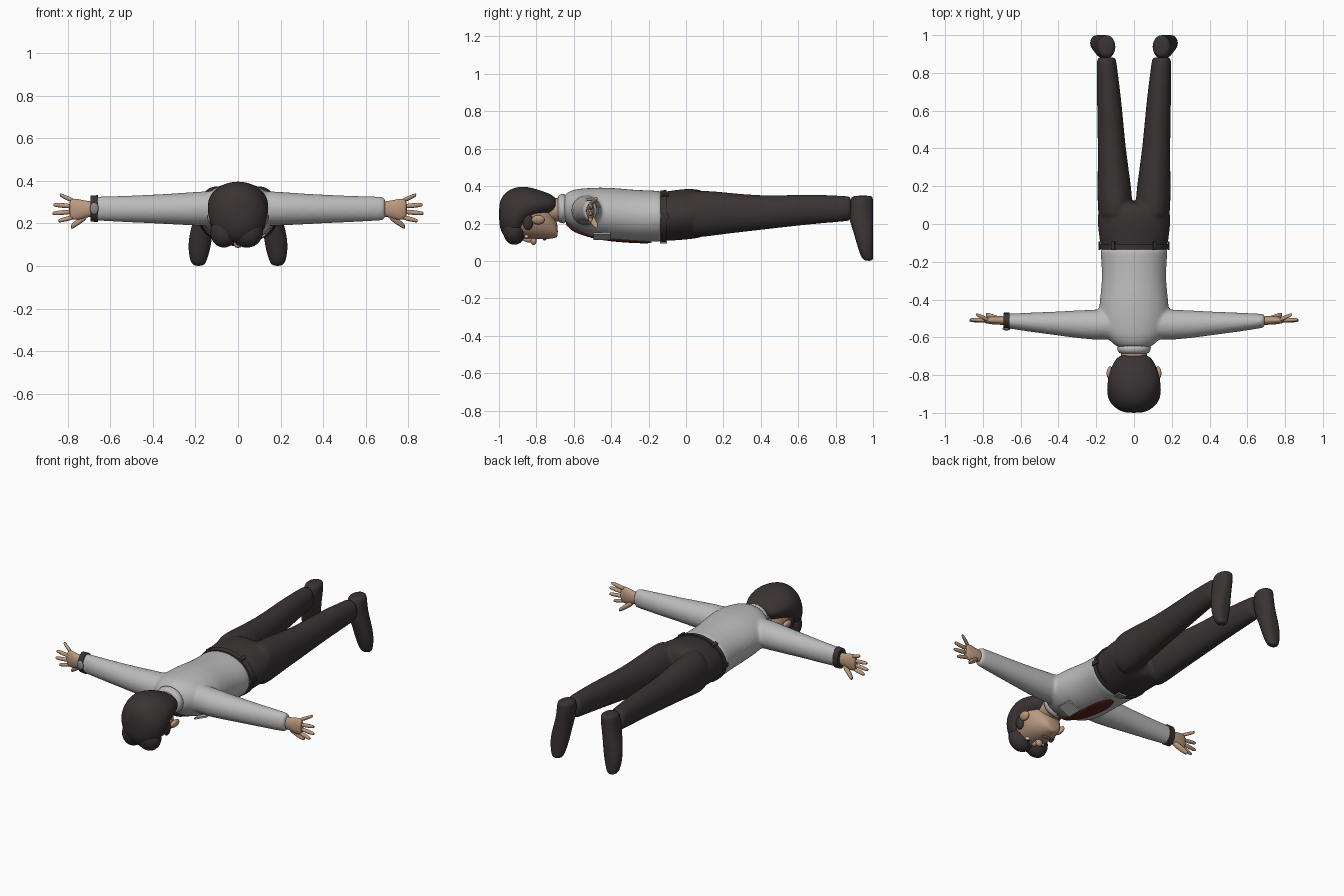
import bpy, bmesh, math
from mathutils import Matrix, Vector

cube = bpy.data.objects.get("Cube")
if cube:
    bpy.data.objects.remove(cube)


def material(name, r, g, b):
    m = bpy.data.materials.new(name)
    m.use_nodes = True
    m.diffuse_color = (r, g, b, 1)
    m.node_tree.nodes["Principled BSDF"].inputs["Base Color"].default_value = (r, g, b, 1)
    return m


SHIRT = material("light grey cloth", .5, .5, .5)
DARK = material("dark brown cloth", .042, .033, .034)
SKIN = material("skin", .5, .32, .21)
RED = material("dark red silk", .11, .02, .012)
METAL = material("grey metal", .25, .25, .26)
WHITE = material("eye white", .7, .7, .68)
BLACK = material("black", .01, .01, .01)
LIP = material("lip", .33, .15, .11)


def loft(axis, rings, side=1, sides=20, y_max=9):
    """Tube through ellipses: (position on axis, two centres, two radii)."""
    def add(bm):
        loops = []
        for t, c1, c2, r1, r2 in rings:
            loop = []
            for i in range(sides):
                a = math.tau * i / sides
                u, v = c1 + r1 * math.cos(a), c2 + r2 * math.sin(a)
                x, y, z = {"x": (t, u, v), "y": (u, t, v), "z": (u, v, t)}[axis]
                loop.append(bm.verts.new((side * x, min(y, y_max), z)))
            loops.append(loop)
        for a, b in zip(loops, loops[1:]):
            for i in range(sides):
                j = (i + 1) % sides
                bm.faces.new((a[i], a[j], b[j], b[i])).smooth = True
        bm.faces.new(loops[0])
        bm.faces.new(loops[-1])
    return add


def ball(centre, radii, turn=0):
    """Ellipsoid, turned about the y axis."""
    def add(bm):
        mat = (Matrix.Translation(centre) @ Matrix.Rotation(turn, 4, "Y")
               @ Matrix.Diagonal((*radii, 1)))
        out = bmesh.ops.create_uvsphere(bm, u_segments=20, v_segments=12, radius=1, matrix=mat)
        for v in out["verts"]:
            for f in v.link_faces:
                f.smooth = True
    return add


def block(centre, size, turn=0):
    def add(bm):
        mat = (Matrix.Translation(centre) @ Matrix.Rotation(turn, 4, "Y")
               @ Matrix.Diagonal((*size, 1)))
        bmesh.ops.create_cube(bm, size=1, matrix=mat)
    return add


def build(name, mat, parts, subdivide=0, voxel=0):
    bm = bmesh.new()
    for part in parts:
        part(bm)
    bmesh.ops.recalc_face_normals(bm, faces=bm.faces)
    me = bpy.data.meshes.new(name)
    bm.to_mesh(me)
    bm.free()
    me.materials.append(mat)
    ob = bpy.data.objects.new(name, me)
    bpy.context.collection.objects.link(ob)
    if subdivide:
        mod = ob.modifiers.new("round", "SUBSURF")
        mod.levels = mod.render_levels = subdivide
    if voxel:
        mod = ob.modifiers.new("merge", "REMESH")
        mod.mode, mod.voxel_size, mod.use_smooth_shade = "VOXEL", voxel, True
        mod = ob.modifiers.new("relax", "SMOOTH")
        mod.factor, mod.iterations = .5, 6
    return ob


BOTH = (1, -1)

# Shirt: torso and sleeves merged into one skin
torso = [(-.125, 0, .238, .178, .136), (-.135, 0, .238, .182, .139), (-.2, 0, .24, .175, .139),
         (-.3, 0, .243, .17, .14), (-.42, 0, .255, .187, .142), (-.52, 0, .26, .19, .132),
         (-.59, 0, .275, .16, .112), (-.63, 0, .283, .115, .088), (-.66, 0, .285, .085, .065)]
sleeve = [(.05, -.53, .275, .08, .09), (.2, -.535, .268, .085, .08), (.4, -.527, .268, .064, .068),
          (.55, -.52, .268, .052, .062), (.68, -.513, .27, .038, .057), (.695, -.512, .27, .036, .055)]
build("shirt", SHIRT, [loft("y", torso)] + [loft("x", sleeve, s) for s in BOTH], 1, .009)
build("collar", SHIRT, [loft("y", [(-.69, 0, .28, .076, .066), (-.675, 0, .28, .088, .078),
                                   (-.63, 0, .28, .1, .088)])], 1)
build("chest_pocket", SHIRT, [block((.09, -.45, .131), (.085, .09, .009), -.39)])

# Tie hugging the chest
tie = [(-.645, 0, .205, .025, .012), (-.61, 0, .178, .03, .016), (-.585, 0, .16, .018, .012),
       (-.5, 0, .129, .034, .01), (-.4, 0, .113, .044, .01), (-.25, 0, .102, .052, .009),
       (-.18, 0, .1, .008, .006)]
build("tie", RED, [loft("y", tie)], 1)

# Trousers, belt and buckle
hips = [(-.13, 0, .238, .176, .13), (-.12, 0, .238, .18, .134), (-.05, 0, .245, .19, .137),
        (.02, 0, .252, .197, .138), (.08, 0, .252, .192, .13), (.12, 0, .252, .16, .11)]
leg = [(0, .1, .25, .09, .13), (.1, .1, .252, .094, .126), (.2, .104, .256, .091, .114),
       (.4, .118, .256, .074, .092), (.6, .128, .272, .068, .084), (.75, .138, .278, .06, .076),
       (.87, .146, .28, .052, .068), (.885, .146, .28, .05, .066)]
build("trousers", DARK, [loft("y", hips)] + [loft("y", leg, s) for s in BOTH], 1, .009)
build("belt", DARK, [loft("y", [(-.135, 0, .238, .181, .138), (-.105, 0, .24, .186, .14)], sides=40)])
build("belt_buckle", METAL, [block((0, -.12, .099), (.055, .036, .01))])
build("belt_loops", DARK, [block((s * .184, -.115, .24), (.01, .045, .025)) for s in BOTH]
      + [block((s * .11, -.115, .352), (.02, .045, .012), s * .5) for s in BOTH])

# Shoes: toes point down, soles flattened on the far side
shoe = [(0, .185, .977, .022, .022), (.02, .186, .968, .04, .034), (.1, .181, .958, .056, .048),
        (.17, .17, .948, .053, .058), (.22, .16, .938, .05, .066), (.28, .15, .935, .05, .066),
        (.335, .146, .94, .05, .062), (.35, .146, .945, .035, .05)]
for s, label in zip(BOTH, ("left", "right")):
    build(label + "_shoe", DARK, [loft("z", shoe, s, y_max=1)], 2)

# Hands: palm, four spread fingers and a thumb
palm = [(.66, -.512, .268, .024, .036), (.7, -.511, .268, .023, .036), (.735, -.51, .265, .023, .047),
        (.77, -.51, .267, .019, .052), (.795, -.51, .268, .014, .046)]
fingers = [(.77, .23, .845, .212, -.512), (.78, .255, .872, .247, -.51),
           (.78, .281, .868, .288, -.506), (.765, .303, .838, .335, -.478)]


def finger(x, z, tip_x, tip_z, tip_y, r=.012):
    start, end = Vector((x, -.51, z)), Vector((tip_x, tip_y, tip_z))
    rings = []
    for k, width in ((0, 1), (.5, 1), (.9, .85), (1, .5)):
        p = start.lerp(end, k)
        rings.append((p.x, p.y, p.z, r * width, r * width))
    return rings


for s, label in zip(BOTH, ("left", "right")):
    digits = [loft("x", finger(*f), s, 10) for f in fingers]
    thumb = loft("x", finger(.705, .24, .785, .183, -.48, .018), s, 10)
    build(label + "_hand", SKIN, [loft("x", palm, s), thumb] + digits, 1)

# Watch on the right wrist
build("watch_strap", DARK, [loft("x", [(.658, -.513, .27, .044, .063), (.692, -.512, .27, .042, .061)], -1)])
build("watch_face", METAL, [ball((-.675, -.553, .27), (.021, .011, .028))])

# Head and neck
head = [(-.685, 0, .158, .035, .03), (-.7, 0, .178, .06, .056), (-.75, 0, .22, .095, .107),
        (-.8, 0, .238, .115, .123), (-.87, 0, .248, .123, .129), (-.93, 0, .24, .115, .125),
        (-.97, 0, .25, .08, .09)]
build("head", SKIN, [loft("y", head)], 2)
build("neck", SKIN, [loft("y", [(-.78, 0, .265, .068, .065), (-.62, 0, .28, .07, .062)])])
build("ears", SKIN, [ball((s * .127, -.79, .22), (.016, .036, .026), s * .4) for s in BOTH])
build("nose", SKIN, [ball((0, -.838, .117), (.014, .035, .018)), ball((0, -.815, .108), (.021, .016, .023))])
build("lips", LIP, [ball((0, -.756, .116), (.032, .009, .007))])
build("eyes", WHITE, [ball((s * .046, -.853, .131), (.021, .012, .011)) for s in BOTH])
build("pupils", BLACK, [ball((s * .045, -.853, .124), (.009, .009, .007)) for s in BOTH])
build("eyebrows", DARK, [ball((s * .048, -.88, .126), (.028, .006, .008), -s * .2) for s in BOTH])

# Hair: cap over crown and nape, with a parted fringe
cap = [(-.692, 0, .305, .07, .025), (-.715, 0, .302, .1, .053), (-.78, 0, .303, .132, .076),
       (-.84, 0, .297, .142, .1), (-.88, 0, .273, .145, .126), (-.91, 0, .25, .142, .145),
       (-.95, 0, .243, .128, .138), (-.985, 0, .245, .085, .1), (-1, 0, .25, .045, .055)]
build("hair", DARK, [loft("y", cap)], 2)
build("fringe", DARK, [ball((-.058, -.915, .17), (.07, .062, .085), .35),
                       ball((.04, -.92, .168), (.078, .06, .082), -.35)])
build("sideburns", DARK, [ball((s * .112, -.845, .21), (.018, .028, .045)) for s in BOTH])
